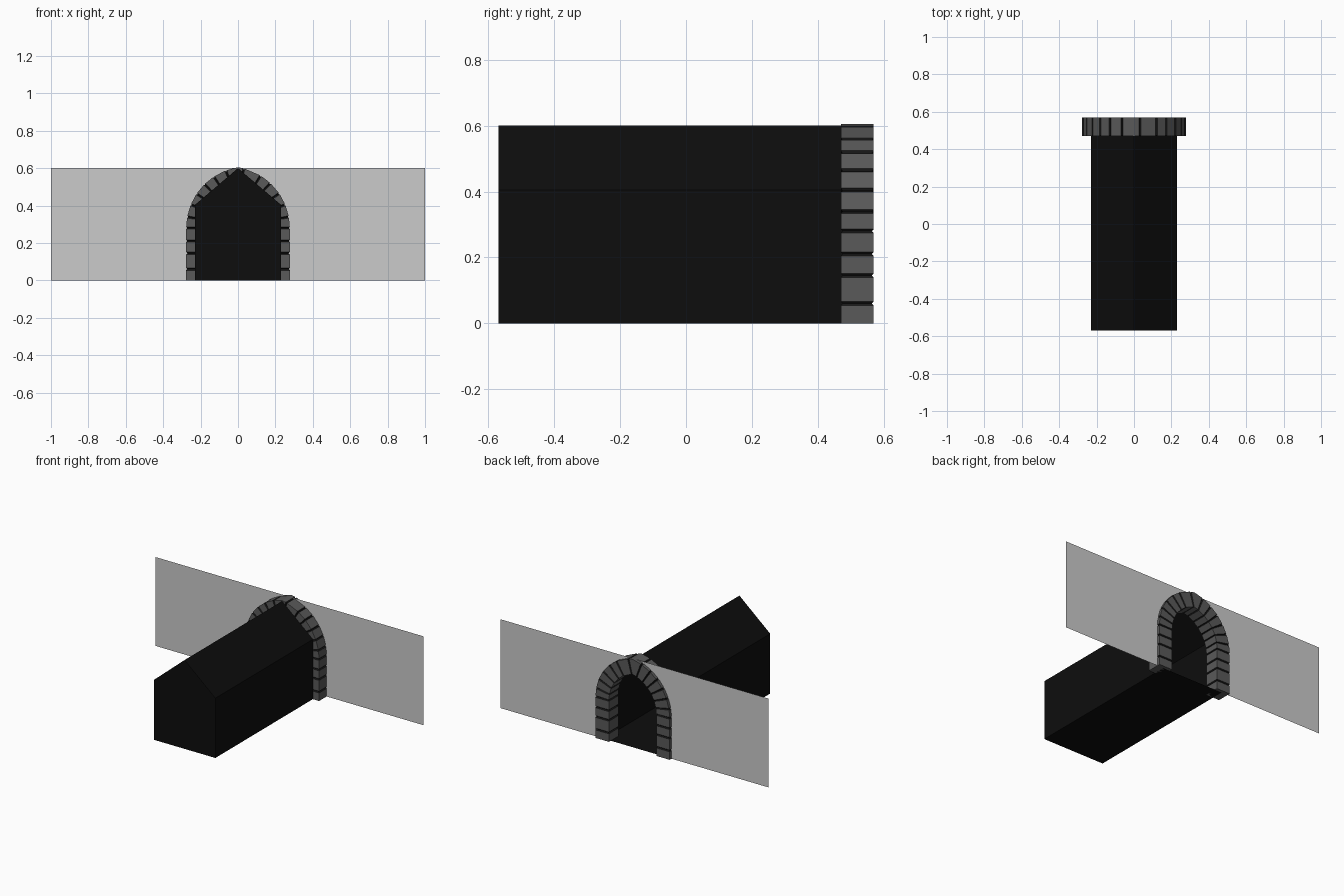
import bpy, math

if "Cube" in bpy.data.objects:
    bpy.data.objects.remove(bpy.data.objects["Cube"])

def material(name, v):
    m = bpy.data.materials.new(name)
    m.diffuse_color = (v, v, v, 1)
    m.use_nodes = True
    m.node_tree.nodes["Principled BSDF"].inputs["Base Color"].default_value = m.diffuse_color
    return m

def make(name, verts, faces, mats=()):
    me = bpy.data.meshes.new(name)
    me.from_pydata(verts, [], faces)
    ob = bpy.data.objects.new(name, me)
    bpy.context.collection.objects.link(ob)
    for m in mats:
        me.materials.append(m)
    return ob

stone = material("stone", 0.1)
mortar = material("mortar", 0.01)
dark = material("dark", 0.004)

WALL_Y, FRONT_Y, BACK_Y = 0.55, -0.57, 0.57
HALF, EAVE, TOP = 0.23, 0.404, 0.6

# Thin wall with a gabled opening, mirrored in x
wall = make("wall", [(x, WALL_Y, z) for x, z in
                     ((HALF, 0), (HALF, EAVE), (0, TOP), (1, TOP), (1, 0))],
            [(0, 1, 2, 3, 4)])
wall.modifiers.new("mirror", "MIRROR")

# Dark tunnel: gabled prism, open at the wall
outline = [(-HALF, 0), (HALF, 0), (HALF, EAVE), (0, TOP), (-HALF, EAVE)]
verts = [(x, y, z) for y in (FRONT_Y, WALL_Y) for x, z in outline]
faces = [(0, 1, 2, 3, 4)] + [(i, i + 5, (i + 1) % 5 + 5, (i + 1) % 5) for i in range(5)]
make("tunnel", verts, faces, [dark])

# Pointed stone arch: straight jamb, then an arc about (CX, SPRING)
SPRING, CX, R, WIDTH, DEPTH = 0.28, -0.052, 0.329, 0.1, 0.1
HALF_LEN = SPRING + R * math.acos(-CX / R)

def arch_point(s, depth):
    """Point at distance s along the outer edge, moved inwards by depth."""
    side = 1
    if s > HALF_LEN:
        s, side = 2 * HALF_LEN - s, -1
    if s <= SPRING:
        return side * (CX + R - depth), s
    a = (s - SPRING) / R
    x, r = CX + (R - depth) * math.cos(a), R - depth
    if x < 0 or abs(s - HALF_LEN) < 1e-5:
        return 0, SPRING + math.sqrt(r * r - CX * CX)
    return side * x, SPRING + r * math.sin(a)

def section(s, inset):
    y0, y1 = BACK_Y - DEPTH + inset, BACK_Y - inset
    (ox, oz), (ix, iz) = arch_point(s, inset), arch_point(s, WIDTH - inset)
    return [(ox, y0, oz), (ox, y1, oz), (ix, y1, iz), (ix, y0, iz)]

right = [0.06, 0.145, 0.21, 0.28, 0.34, 0.408, 0.476, 0.549, 0.615, 0.712]
left = [0.677, 0.605, 0.54, 0.474, 0.408, 0.34, 0.28, 0.21, 0.145, 0.06]
cuts = right + [2 * HALF_LEN - s for s in left]

# Rings along the arch: full, grooved, full at every joint
G = 0.006
rings = [(0, 0)]
for c in cuts:
    if c == right[-1]:
        rings += [(c - G, 0), (c, G), (c + G, 0), (HALF_LEN, 0)]
    else:
        rings += [(c - G, 0), (c, G), (c + G, 0)]
rings.append((2 * HALF_LEN, 0))

verts, faces, idx = [], [], []
for k, (s, inset) in enumerate(rings):
    verts += section(s, inset)
    if k:
        a, b = 4 * k - 4, 4 * k
        faces += [(a + i, a + (i + 1) % 4, b + (i + 1) % 4, b + i) for i in range(4)]
        idx += [1 if inset or rings[k - 1][1] else 0] * 4
n = len(verts)
faces += [(3, 2, 1, 0), (n - 4, n - 3, n - 2, n - 1)]
idx += [0, 0]
arch = make("stone_arch", verts, faces, [stone, mortar])
for p, i in zip(arch.data.polygons, idx):
    p.material_index = i
